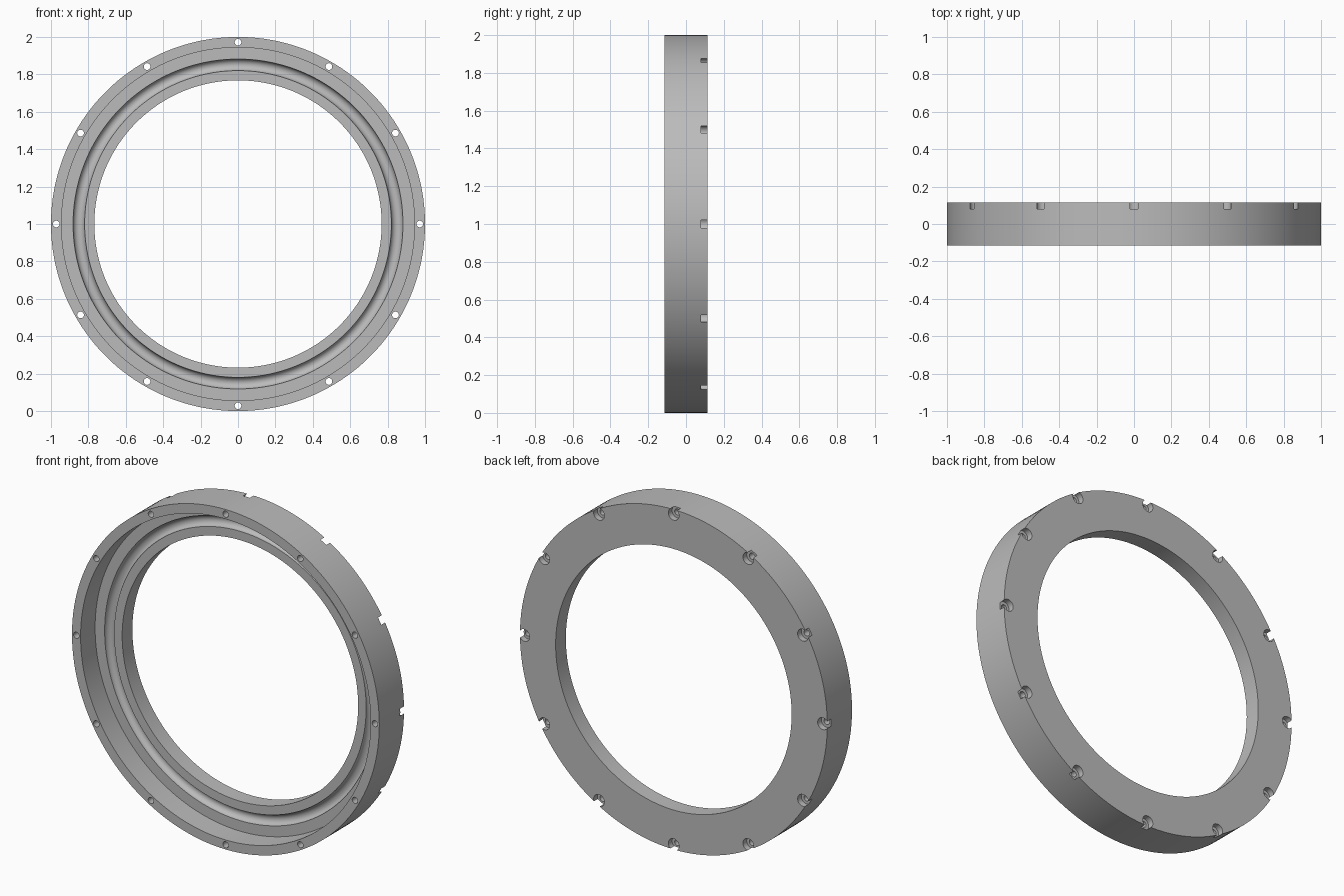
import bpy, bmesh, math
from mathutils import Matrix, Vector

cube = bpy.data.objects.get("Cube")
if cube:
    bpy.data.objects.remove(cube, do_unlink=True)

CENTRE = Vector((0, 0, 1))
FRONT, BACK, LEDGE = -0.115, 0.115, 0.02
HOLES, BOLT_RADIUS = 12, 0.972

grey = bpy.data.materials.new("plain grey")
grey.use_nodes = True
colour = (0.5, 0.5, 0.5, 1)
grey.diffuse_color = colour
grey.node_tree.nodes["Principled BSDF"].inputs["Base Color"].default_value = colour


def make_object(name, bm):
    bmesh.ops.recalc_face_normals(bm, faces=bm.faces)
    mesh = bpy.data.meshes.new(name)
    bm.to_mesh(mesh)
    bm.free()
    mesh.materials.append(grey)
    obj = bpy.data.objects.new(name, mesh)
    bpy.context.collection.objects.link(obj)
    return obj


def lathe(name, profile, steps):
    """Turn a closed (radius, y) profile about the ring's axis."""
    bm = bmesh.new()
    verts = [bm.verts.new((r, y, CENTRE.z)) for r, y in profile]
    edges = [bm.edges.new((v, verts[i - 1])) for i, v in enumerate(verts)]
    bmesh.ops.spin(bm, geom=verts + edges, cent=CENTRE, axis=(0, 1, 0),
                   angle=math.tau, steps=steps, use_merge=True)
    bmesh.ops.remove_doubles(bm, verts=bm.verts, dist=1e-5)
    return make_object(name, bm)


def drill(name, radius, y0, y1):
    """Cutter with one cylinder at every bolt position."""
    bm = bmesh.new()
    for i in range(HOLES):
        a = math.tau * i / HOLES
        pos = CENTRE + Vector((BOLT_RADIUS * math.cos(a), (y0 + y1) / 2,
                               BOLT_RADIUS * math.sin(a)))
        bmesh.ops.create_cone(
            bm, cap_ends=True, segments=32, radius1=radius, radius2=radius,
            depth=y1 - y0,
            matrix=Matrix.Translation(pos) @ Matrix.Rotation(math.pi / 2, 4, 'X'))
    obj = make_object(name, bm)
    obj.hide_render = True
    return obj


# Ring: flange, stepped ledge, half-round groove and inner lip
groove_mid, groove_r = 0.851, 0.031
groove = [(groove_mid + groove_r * math.cos(math.pi * i / 16),
           LEDGE + groove_r * math.sin(math.pi * i / 16)) for i in range(17)]
profile = [(1, BACK), (1, FRONT), (0.944, FRONT), (0.944, LEDGE),
           *groove, (0.768, LEDGE), (0.768, BACK)]
ring = lathe("flanged_ring", profile, 180)

# Bolt holes with counterbores that break through the rim
cutters = [drill("bolt_hole_cutter", 0.018, FRONT - 0.05, BACK + 0.05),
           drill("counterbore_cutter", 0.035, 0.08, BACK + 0.05)]
bpy.context.view_layer.objects.active = ring
ring.select_set(True)
for cutter in cutters:
    mod = ring.modifiers.new(cutter.name, 'BOOLEAN')
    mod.object = cutter
    mod.operation = 'DIFFERENCE'
    mod.solver = 'EXACT'
    bpy.ops.object.modifier_apply(modifier=mod.name)
for cutter in cutters:
    bpy.data.objects.remove(cutter, do_unlink=True)

bpy.ops.object.select_all(action='DESELECT')
ring.select_set(True)
bpy.ops.object.shade_smooth_by_angle(angle=math.radians(30))
